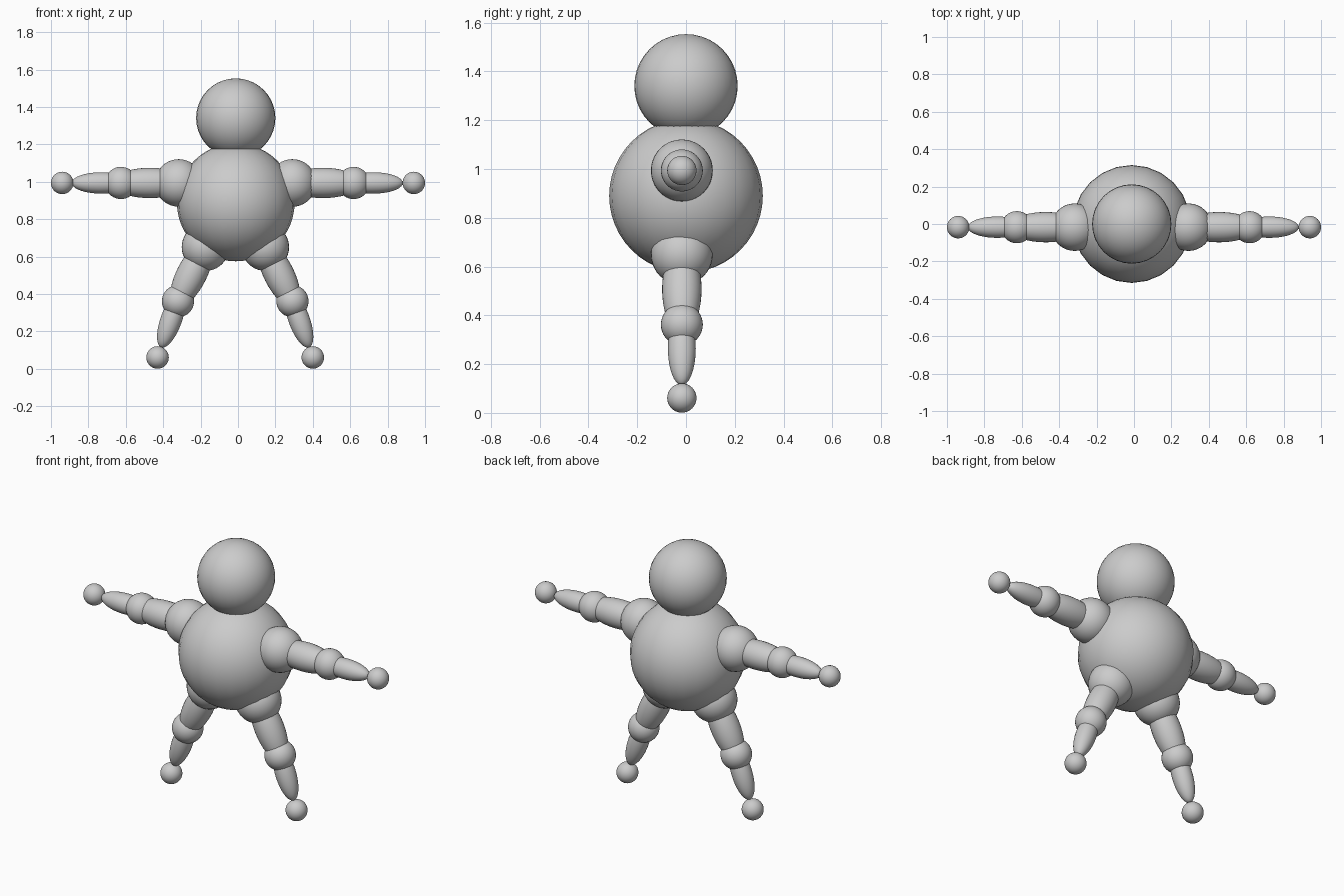
import bpy
from mathutils import Vector

if "Cube" in bpy.data.objects:
    bpy.data.objects.remove(bpy.data.objects["Cube"])

Y = -0.017  # limbs sit slightly forward of the body centre


def ball(name, centre, r, segs=32, rings=20):
    bpy.ops.mesh.primitive_uv_sphere_add(segments=segs, ring_count=rings, radius=1, location=centre)
    o = bpy.context.object
    o.name = name
    o.scale = r if isinstance(r, tuple) else (r, r, r)
    bpy.ops.object.shade_smooth()
    return o


def bone(name, a, b, offset, half_len, r):
    """Ellipsoid along a->b, centred at a distance offset from a."""
    d = (b - a).normalized()
    o = ball(name, a + d * offset, (r, r, half_len))
    o.rotation_euler = d.to_track_quat('Z', 'Y').to_euler()


def limb(side, names, root, joint, tip):
    # ball joints shrinking outwards, joined by two ellipsoids
    n_root, n_upper, n_joint, n_lower, n_tip = [f"{side}_{n}" for n in names]
    root, joint, tip = Vector(root), Vector(joint), Vector(tip)
    ball(n_root, root, 0.127)
    bone(n_upper, root, joint, (joint - root).length / 2, 0.2, 0.081)
    ball(n_joint, joint, 0.086)
    bone(n_lower, joint, tip, 0.105, 0.158, 0.057)
    ball(n_tip, tip, 0.06)


# torso and head
ball("body", (-0.012, 0, 0.89), 0.315, 24, 24)
ball("head", (-0.012, 0, 1.341), 0.212)

# arms and legs
for side, s in (("right", 1), ("left", -1)):
    limb(side, ("shoulder", "upper_arm", "elbow", "forearm", "hand"),
         (s * 0.304 - 0.013, Y, 0.994), (s * 0.622 - 0.004, Y, 0.994), (s * 0.94, Y, 0.994))
    limb(side, ("hip", "thigh", "knee", "shin", "foot"),
         (s * 0.16 - 0.014, Y, 0.651), (s * 0.306 - 0.015, Y, 0.362), (s * 0.415 - 0.015, Y, 0.061))
